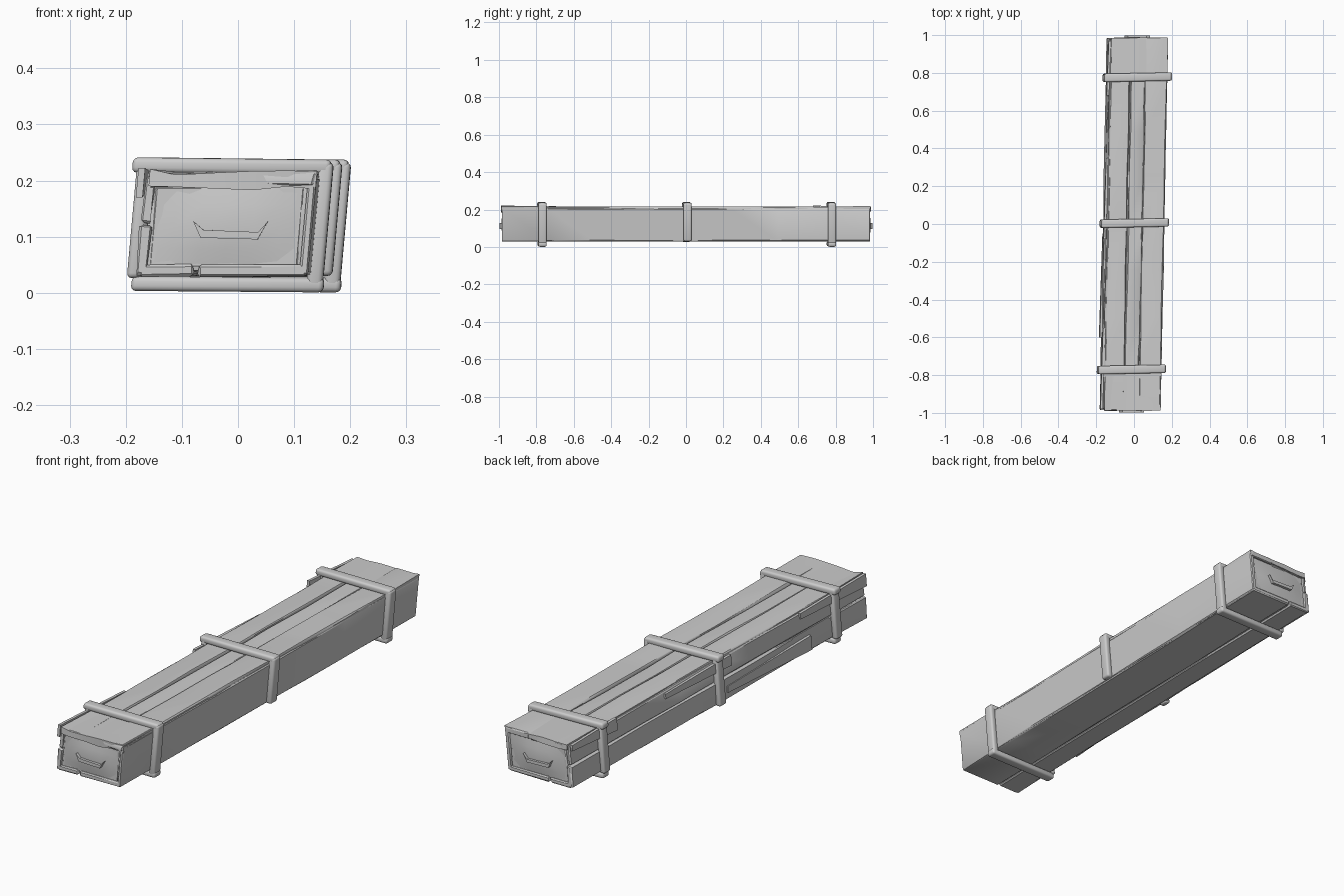
import bpy, bmesh, math, random
from mathutils import Vector

if "Cube" in bpy.data.objects:
    bpy.data.objects.remove(bpy.data.objects["Cube"])

random.seed(4)


def lean(v):
    """Whole crate leans right with height and drifts right towards the back."""
    return Vector((v.x + 0.02 * v.y + 0.09 * (v.z - 0.12), v.y, v.z))


def finish(name, bm, angle=35):
    for v in bm.verts:
        v.co = lean(v.co)
    bmesh.ops.recalc_face_normals(bm, faces=bm.faces)
    me = bpy.data.meshes.new(name)
    bm.to_mesh(me)
    bm.free()
    ob = bpy.data.objects.new(name, me)
    bpy.context.collection.objects.link(ob)
    me.shade_smooth()
    me.set_sharp_from_angle(angle=math.radians(angle))
    return ob


def box(bm, x0, x1, y0, y1, z0, z1):
    made = bmesh.ops.create_cube(bm, size=1)["verts"]
    for v in made:
        v.co = Vector(((x0 + x1) / 2 + v.co.x * (x1 - x0),
                       (y0 + y1) / 2 + v.co.y * (y1 - y0),
                       (z0 + z1) / 2 + v.co.z * (z1 - z0)))
    return made


def plank(name, x0, x1, y0, y1, z0, z1, wobble=0.003, cuts=6, bevel=0.004):
    """Long board along y with uneven, hand-hewn edges."""
    bm = bmesh.new()
    box(bm, x0, x1, y0, y1, z0, z1)
    if bevel:
        bmesh.ops.bevel(bm, geom=bm.edges[:], offset=bevel, segments=1,
                        affect='EDGES', profile=0.5)
    for i in range(1, cuts):
        y = y0 + (y1 - y0) * i / cuts
        bmesh.ops.bisect_plane(bm, geom=bm.verts[:] + bm.edges[:] + bm.faces[:],
                               plane_co=(0, y, 0), plane_no=(0, 1, 0))
    for v in bm.verts:
        v.co.x += random.uniform(-wobble, wobble)
        v.co.z += random.uniform(-wobble, wobble) * 0.7
    return finish(name, bm)


def bar(name, x0, x1, yc, z0, z1, tilt=0.0, w=0.044):
    """Rounded strap bar."""
    bm = bmesh.new()
    box(bm, x0, x1, yc - w / 2, yc + w / 2, z0, z1)
    bmesh.ops.bevel(bm, geom=bm.edges[:], offset=0.009, segments=3,
                    affect='EDGES', profile=0.5)
    for v in bm.verts:
        v.co.z += tilt * v.co.x
        v.co.y += 0.02 * v.co.x
    return finish(name, bm, 50)


# Inner body
plank("body", -0.143, 0.143, -0.978, 0.978, 0.036, 0.197, 0.002, 8, 0.012)

# Lid boards: two wide ones beside a narrow, slightly lower centre board
plank("lid_board_left", -0.145, -0.046, -0.985, 0.985, 0.19, 0.214, cuts=8)
plank("lid_board_centre", -0.041, 0.034, -0.982, 0.982, 0.188, 0.210, cuts=8)
plank("lid_board_right", 0.037, 0.150, -0.988, 0.988, 0.19, 0.216, cuts=8)

# Side and floor boards
plank("side_board_right", 0.135, 0.154, -0.985, 0.985, 0.032, 0.205, 0.002, 8)
plank("side_board_left_upper", -0.153, -0.135, -0.98, 0.98, 0.125, 0.207, cuts=8)
plank("side_board_left_lower", -0.156, -0.135, -0.985, 0.985, 0.032, 0.122, cuts=8)
plank("floor_board_left", -0.148, -0.052, -0.985, 0.985, 0.029, 0.05, 0.002)
plank("floor_board_right", -0.044, 0.150, -0.985, 0.985, 0.029, 0.05, 0.002)


# Splinters flaking off the left edge and corners
def splinter(name, x, y0, y1, z0, z1, thick=0.012):
    bm = bmesh.new()
    vs = box(bm, x, x + thick, y0, y1, z0, z1)
    for v in vs:
        if v.co.y > (y0 + y1) / 2:
            v.co.z = z0 + (v.co.z - z0) * 0.45 + 0.3 * (z1 - z0)
            v.co.x += 0.006
    finish(name, bm)


for i, (y0, y1, z0, z1) in enumerate([(-0.98, -0.55, 0.17, 0.222),
                                      (-0.60, -0.05, 0.04, 0.10),
                                      (-0.08, 0.35, 0.165, 0.21),
                                      (0.68, 0.97, 0.17, 0.222)]):
    splinter(f"splinter_{i + 1}", -0.167, y0, y1, z0, z1)

# Strapping: three bands, the middle one open underneath
for label, yc in (("front", -0.77), ("middle", 0.005), ("back", 0.777)):
    full = label != "middle"
    bar(f"{label}_band_top", -0.182, 0.172, yc, 0.212, 0.239, -0.012)
    low = 0.008 if full else 0.03
    bar(f"{label}_band_right", 0.147, 0.176, yc, low, 0.232)
    bar(f"{label}_band_left", -0.174, -0.148, yc, 0.026, 0.228)
    if full:
        bar(f"{label}_band_bottom", -0.165, 0.178, yc, 0.002, 0.028, -0.008)

# Ends: gently bulged panel, grip ledge and a ragged upper lip
for label, s in (("front", -1), ("back", 1)):
    bm = bmesh.new()
    bmesh.ops.create_grid(bm, x_segments=6, y_segments=4, size=1)
    for v in bm.verts:
        u, w = v.co.x, v.co.y
        out = 0.976 + 0.012 * (1 - u * u) * (1 - w * w) + random.uniform(-.001, .001)
        v.co = Vector((0.142 * u, s * out, 0.118 + 0.078 * w))
    finish(f"{label}_end_panel", bm, 60)

    bm = bmesh.new()
    grip = [(-0.078, 0.128), (-0.062, 0.098), (0.04, 0.095), (0.056, 0.128),
            (0.040, 0.108), (-0.058, 0.112)]
    rings = [[bm.verts.new((x - s * 0.005 + 0.012, s * y, z)) for x, z in grip]
             for y in (0.97, 0.998)]
    n = len(grip)
    bm.faces.new(rings[0])
    bm.faces.new(rings[1])
    for i in range(n):
        bm.faces.new((rings[0][i], rings[0][(i + 1) % n],
                      rings[1][(i + 1) % n], rings[1][i]))
    finish(f"{label}_grip", bm)

    # Cap board over the lid outside the band
    bm = bmesh.new()
    box(bm, -0.146, 0.152, *sorted((s * 0.79, s * 0.99)), 0.19, 0.215)
    for x in (-0.10, -0.03, 0.04, 0.10):
        bmesh.ops.bisect_plane(bm, geom=bm.verts[:] + bm.edges[:] + bm.faces[:],
                               plane_co=(x, 0, 0), plane_no=(1, 0, 0))
    for v in bm.verts:
        if abs(v.co.y) > 0.9:
            v.co.z += random.uniform(-0.008, 0.006)
            v.co.y -= s * random.uniform(0, 0.006)
    finish(f"{label}_cap_board", bm)
